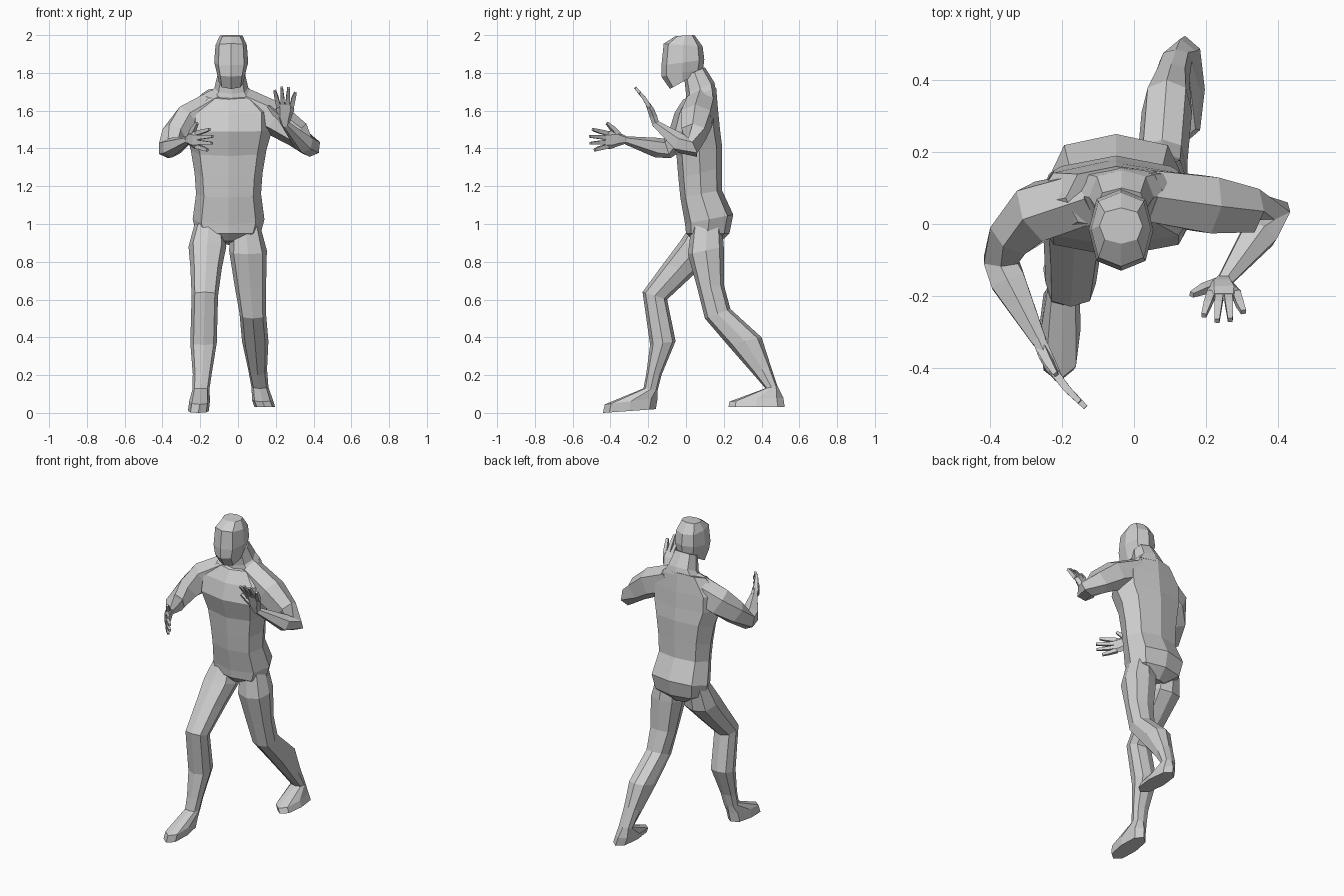
import bpy, bmesh
from math import cos, sin, pi, tau
from mathutils import Vector

if "Cube" in bpy.data.objects:
    bpy.data.objects.remove(bpy.data.objects["Cube"], do_unlink=True)

grey = bpy.data.materials.new("plain grey")
grey.use_nodes = True
grey.diffuse_color = (.62, .62, .62, 1)
principled = grey.node_tree.nodes["Principled BSDF"]
principled.inputs["Base Color"].default_value = grey.diffuse_color


def squared(value):
    """Push a circle coordinate outward for a boxier section."""
    return abs(value) ** .8 * (1 if value >= 0 else -1)


def section(sides, phase=0):
    angles = [tau * (i + phase) / sides for i in range(sides)]
    return [(squared(cos(angle)), squared(sin(angle))) for angle in angles]


def loft(name, rings):
    """Skin a list of point rings and cap both ends."""
    bm = bmesh.new()
    loops = [[bm.verts.new(point) for point in ring] for ring in rings]
    count = len(loops[0])
    for low, high in zip(loops, loops[1:]):
        for i in range(count):
            j = (i + 1) % count
            bm.faces.new((low[i], low[j], high[j], high[i]))
    bm.faces.new(loops[0])
    bm.faces.new(loops[-1])
    bmesh.ops.recalc_face_normals(bm, faces=bm.faces)
    mesh = bpy.data.meshes.new(name)
    bm.to_mesh(mesh)
    bm.free()
    mesh.materials.append(grey)
    bpy.context.collection.objects.link(bpy.data.objects.new(name, mesh))


def tilted_ring(x, width, front, back):
    """Octagon around x, spanning a front (y, z) and a back (y, z) point."""
    front, back = Vector((x, *front)), Vector((x, *back))
    return [front.lerp(back, (s + 1) / 2) + Vector((width * c, 0, 0))
            for c, s in section(8)]


def trunk(name, x, stations):
    """Stations: half width, front y, back y, front z, rise towards the back."""
    loft(name, [tilted_ring(x, width, (front, z), (back, z + rise))
                for width, front, back, z, rise in stations])


def leg(name, hip_x, foot_x, fronts, backs):
    """Side outline as front and back (y, z) points, from hip to sole."""
    widths = (.075, .1, .083, .07, .07, .05, .045, .055, .055)
    rings = []
    for i, (width, front, back) in enumerate(zip(widths, fronts, backs)):
        x = hip_x + (foot_x - hip_x) * i / (len(widths) - 1)
        rings.append(tilted_ring(x, width, front, back))
    loft(name, rings)


def limb(name, points, sizes, axis, sides=6, phase=0):
    """Tube along points; sizes are half extents along and across the axis."""
    points = [Vector(point) for point in points]
    rings = []
    for i, (point, (along, across)) in enumerate(zip(points, sizes)):
        tangent = Vector()
        if i > 0:
            tangent += (point - points[i - 1]).normalized()
        if i < len(points) - 1:
            tangent += (points[i + 1] - point).normalized()
        tangent.normalize()
        u = Vector(axis)
        u = (u - tangent * u.dot(tangent)).normalized()
        v = tangent.cross(u)
        rings.append([point + u * along * c + v * across * s
                      for c, s in section(sides, phase)])
    loft(name, rings)


def hand(side, wrist, along, thumb, bow):
    """Cupped palm with four spread fingers and a thumb."""
    wrist, along, thumb = Vector(wrist), Vector(along).normalized(), Vector(thumb)
    normal = along.cross(thumb)

    def at(forward, across):
        lift = bow * sin(pi * forward / .22)
        return wrist + along * forward + thumb * across + normal * lift

    limb(side + "_palm", [at(-.01, 0), at(.04, .005), at(.08, 0), at(.115, 0)],
         [(.02, .02), (.04, .022), (.048, .019), (.046, .013)], thumb)
    taper = [(.015, .015), (.014, .013), (.009, .009)]
    reaches = {"index": .2, "middle": .222, "ring": .218, "little": .185}
    for i, (finger, reach) in enumerate(reaches.items()):
        spread = .035 - .023 * i
        path = [at(.095, spread), at(.15, spread * 1.3), at(reach, spread * 1.6)]
        limb(f"{side}_{finger}_finger", path, taper, thumb, 4, .5)
    limb(side + "_thumb", [at(.02, .01), at(.06, .055), at(.1, .09)],
         [(.02, .018), (.017, .015), (.009, .009)], along, 4, .5)


# Torso, from the crotch up through the neck
trunk("torso", -.05, [
    (.07, .04, .17, .91, -.02),
    (.17, 0, .23, .95, 0),
    (.19, -.005, .25, 1, .05),
    (.172, -.03, .19, 1.14, .04),
    (.18, -.04, .19, 1.24, .06),
    (.2, -.05, .19, 1.36, .06),
    (.23, -.09, .18, 1.49, .01),
    (.23, -.06, .17, 1.59, .01),
    (.14, -.015, .16, 1.66, .06),
])
trunk("neck", -.035, [
    (.14, 0, .16, 1.64, .06),
    (.09, 0, .15, 1.69, .06),
    (.07, -.01, .1, 1.78, .05),
])
trunk("head", -.036, [
    (.066, -.085, .05, 1.715, .075),
    (.076, -.13, .09, 1.78, .04),
    (.09, -.13, .097, 1.84, .03),
    (.083, -.118, .088, 1.955, -.015),
    (.06, -.055, .045, 1.995, .005),
])

# Forward leg and trailing leg, each with its foot
leg("right_leg", -.155, -.21,
    [(.03, 1), (-.03, .91), (-.12, .79), (-.23, .64), (-.19, .36),
     (-.21, .21), (-.225, .13), (-.43, .045), (-.44, 0)],
    [(.18, 1), (.16, .85), (.05, .74), (-.1, .6), (-.055, .38),
     (-.13, .2), (-.15, .12), (-.15, .08), (-.16, .02)])
leg("left_leg", .04, .142,
    [(.03, 1), (.01, .84), (.06, .66), (.1, .5), (.22, .36),
     (.36, .2), (.42, .13), (.23, .06), (.225, .03)],
    [(.19, 1), (.2, .88), (.2, .68), (.235, .55), (.4, .4),
     (.445, .26), (.485, .14), (.515, .08), (.523, .03)])

# Arms, from the base of the neck over the shoulder to the wrist
up = (0, 0, 1)
arm_sizes = [(.09, .08), (.09, .088), (.073, .068), (.055, .053), (.052, .054), (.02, .022)]
right_wrist, left_wrist = (-.262, -.328, 1.445), (.25, -.16, 1.53)
limb("right_arm", [(-.1, .08, 1.63), (-.265, .035, 1.545), (-.335, -.025, 1.47),
                   (-.37, -.1, 1.4), (-.35, -.16, 1.405), right_wrist], arm_sizes, up)
limb("left_arm", [(.03, .08, 1.63), (.2, .055, 1.555), (.315, .04, 1.475),
                  (.385, .035, 1.405), (.35, -.025, 1.425), left_wrist], arm_sizes, up)

# Hands: the right reaches forward, the left is raised
hand("right", right_wrist, (.133, -.19, 0), up, .015)
hand("left", left_wrist, (0, -.49, .87), (-1, 0, 0), -.015)
